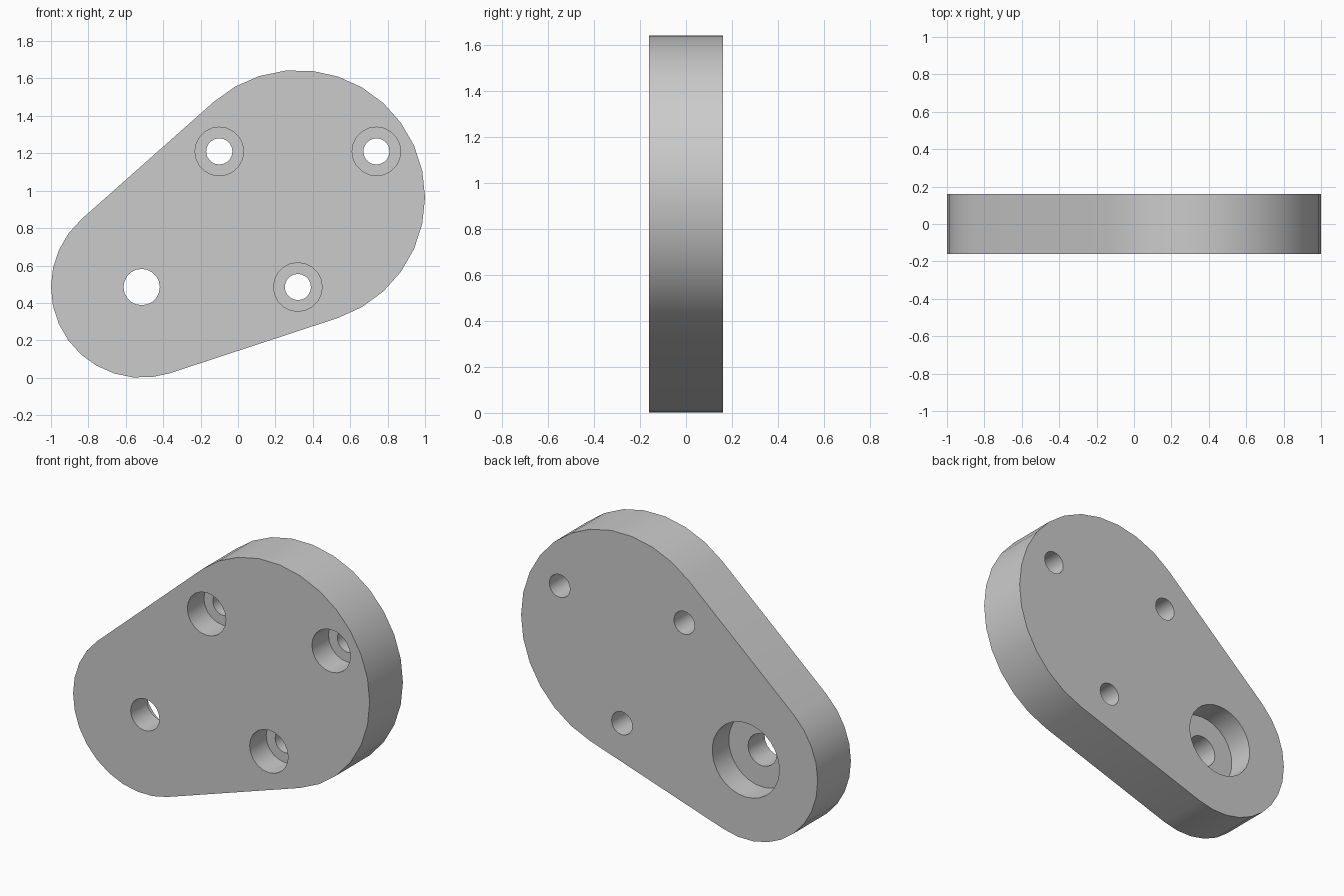
import bpy, bmesh
from math import acos, atan2, cos, hypot, pi, sin
from mathutils import Vector

cube = bpy.data.objects.get("Cube")
if cube:
    bpy.data.objects.remove(cube)

THICK = 0.32
BIG, BIG_R = Vector((0.32, 0.965)), 0.68
SMALL, SMALL_R = Vector((-0.515, 0.485)), 0.485

grey = bpy.data.materials.new("plain grey")
grey.use_nodes = True
grey.diffuse_color = (0.6, 0.6, 0.6, 1)
grey.node_tree.nodes["Principled BSDF"].inputs["Base Color"].default_value = grey.diffuse_color


def arc(centre, radius, start, end, steps):
    angles = [start + (end - start) * i / steps for i in range(steps + 1)]
    return [(centre.x + radius * cos(a), centre.y + radius * sin(a)) for a in angles]


# Plate: two arcs joined by their outer tangents, extruded front to back
d = BIG - SMALL
axis = atan2(d.y, d.x)
spread = acos((SMALL_R - BIG_R) / d.length)
outline = arc(BIG, BIG_R, axis - spread, axis + spread, 17)
outline += arc(SMALL, SMALL_R, axis + spread, axis - spread + 2 * pi, 13)

bm = bmesh.new()
face = bm.faces.new([bm.verts.new((x, -THICK / 2, z)) for x, z in outline])
extruded = bmesh.ops.extrude_face_region(bm, geom=[face])
moved = [v for v in extruded["geom"] if isinstance(v, bmesh.types.BMVert)]
bmesh.ops.translate(bm, verts=moved, vec=(0, THICK, 0))
bmesh.ops.recalc_face_normals(bm, faces=bm.faces)
mesh = bpy.data.meshes.new("mounting_plate")
bm.to_mesh(mesh)
bm.free()
mesh.materials.append(grey)
plate = bpy.data.objects.new("mounting_plate", mesh)
bpy.context.collection.objects.link(plate)


def drill(x, z, radius, y_from, y_to, sides):
    """Cut a round hole along y between two depths."""
    bpy.ops.mesh.primitive_cylinder_add(
        vertices=sides, radius=radius, depth=y_to - y_from,
        location=(x, (y_from + y_to) / 2, z), rotation=(pi / 2, 0, 0))
    cutter = bpy.context.object
    cutter.name = "hole_cutter"
    cutter.hide_render = True
    cutter.data.materials.append(grey)
    mod = plate.modifiers.new("hole", 'BOOLEAN')
    mod.operation = 'DIFFERENCE'
    mod.solver = 'EXACT'
    mod.object = cutter
    bpy.context.view_layer.objects.active = plate
    bpy.ops.object.modifier_apply(modifier=mod.name)
    bpy.data.objects.remove(cutter)


# Three screw holes, counterbored from the front
for x, z in ((-0.10, 1.21), (0.74, 1.21), (0.32, 0.485)):
    drill(x, z, 0.13, -0.3, 0, 20)
    drill(x, z, 0.07, -0.3, 0.3, 20)

# Shaft hole with a wide bore from the back
drill(SMALL.x, SMALL.y, 0.226, 0, 0.3, 30)
drill(SMALL.x, SMALL.y, 0.097, -0.3, 0.3, 20)

bpy.ops.object.select_all(action='DESELECT')
plate.select_set(True)
bpy.context.view_layer.objects.active = plate
bpy.ops.object.shade_smooth_by_angle(angle=pi / 6)
